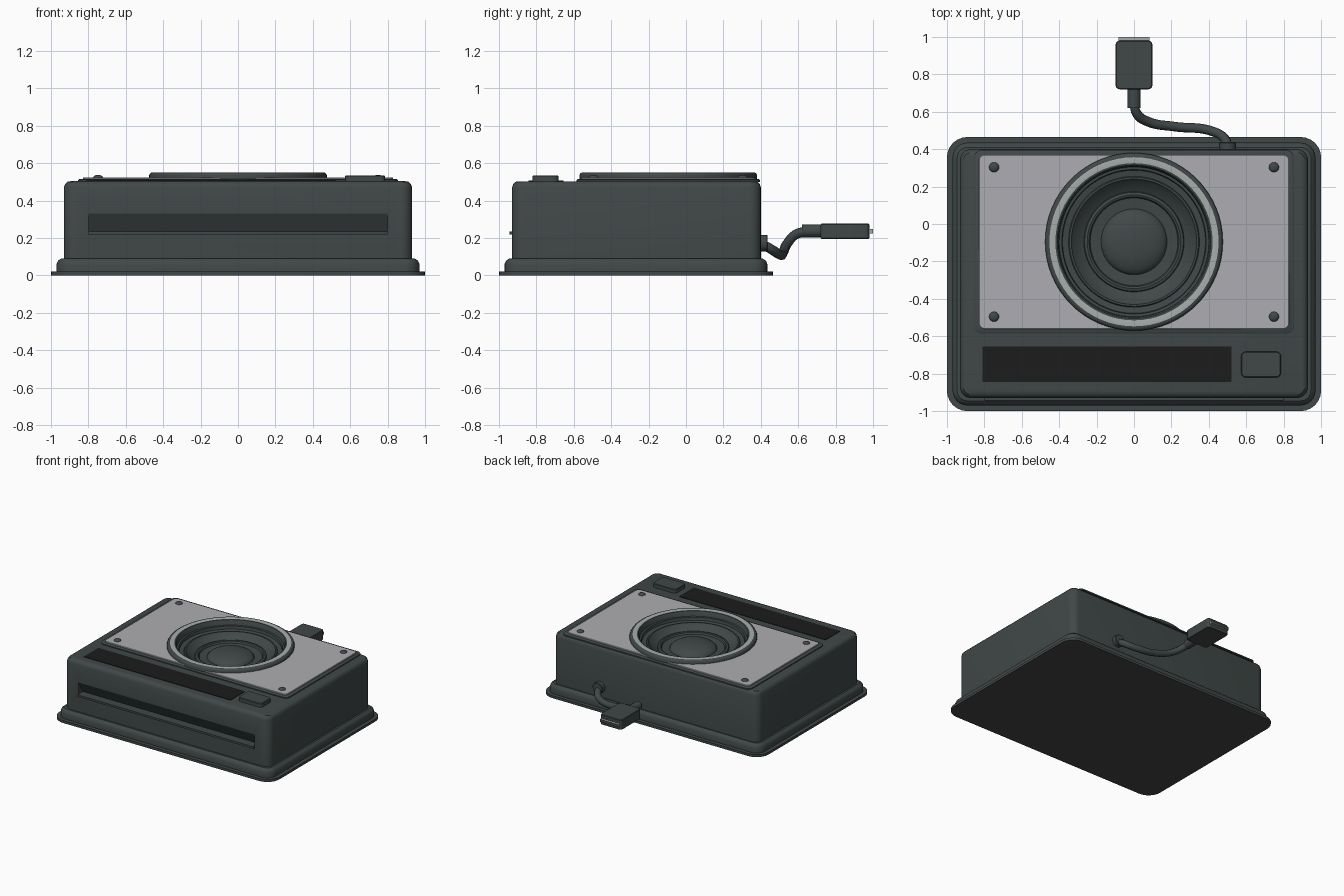
import bpy, bmesh, math
from mathutils import Vector

cube = bpy.data.objects.get("Cube")
if cube:
    bpy.data.objects.remove(cube, do_unlink=True)


def material(name, rgb):
    m = bpy.data.materials.new(name)
    m.use_nodes = True
    m.diffuse_color = (*rgb, 1)
    m.node_tree.nodes["Principled BSDF"].inputs["Base Color"].default_value = (*rgb, 1)
    return m


CASE = material("dark slate plastic", (0.052, 0.065, 0.064))
UNDER = material("charcoal underside", (0.058, 0.061, 0.058))
BLACK = material("black glass", (0.0115, 0.0115, 0.0115))
SILVER = material("brushed silver", (0.42, 0.42, 0.445))
CHROME = material("pale metal", (0.39, 0.42, 0.415))


def finish(name, bm, *mats):
    bmesh.ops.recalc_face_normals(bm, faces=bm.faces)
    mesh = bpy.data.meshes.new(name)
    bm.to_mesh(mesh)
    bm.free()
    for m in mats:
        mesh.materials.append(m)
    ob = bpy.data.objects.new(name, mesh)
    bpy.context.collection.objects.link(ob)
    return ob


def activate(ob):
    bpy.ops.object.select_all(action='DESELECT')
    ob.select_set(True)
    bpy.context.view_layer.objects.active = ob


def smooth(ob, angle=35):
    activate(ob)
    bpy.ops.object.shade_smooth_by_angle(angle=math.radians(angle))


def slab(name, x, y, radius, levels, mat, steps=6):
    """Rounded rectangle lofted through (inset, height) levels."""
    bm = bmesh.new()
    rings = []
    for inset, z in levels:
        r = max(radius - inset, 0.003)
        x0, x1 = x[0] + inset + r, x[1] - inset - r
        y0, y1 = y[0] + inset + r, y[1] - inset - r
        ring = []
        for q, (cx, cy) in enumerate([(x1, y1), (x0, y1), (x0, y0), (x1, y0)]):
            for s in range(steps + 1):
                a = (q + s / steps) * math.pi / 2
                ring.append(bm.verts.new((cx + r * math.cos(a), cy + r * math.sin(a), z)))
        rings.append(ring)
    for a, b in zip(rings, rings[1:]):
        for i in range(len(a)):
            j = (i + 1) % len(a)
            bm.faces.new((a[i], a[j], b[j], b[i]))
    bm.faces.new(rings[0][::-1])
    bm.faces.new(rings[-1])
    return finish(name, bm, mat)


def lathe(name, profile, centre, mats, pale=None, segments=64):
    """Revolve (radius, height) points; the pale radius band gets the second material."""
    bm = bmesh.new()
    verts = [bm.verts.new((r, 0, z)) for r, z in profile]
    edges = [bm.edges.new(p) for p in zip(verts, verts[1:])]
    bmesh.ops.spin(bm, geom=verts + edges, cent=(0, 0, 0), axis=(0, 0, 1),
                   angle=math.tau, steps=segments)
    bmesh.ops.remove_doubles(bm, verts=bm.verts, dist=0.0005)
    for f in bm.faces:
        c = f.calc_center_median()
        if pale and pale[0] < c.xy.length < pale[1]:
            f.material_index = 1
    bmesh.ops.translate(bm, verts=bm.verts, vec=centre)
    return finish(name, bm, *mats)


def cut(ob, cutter):
    mod = ob.modifiers.new("cut", 'BOOLEAN')
    mod.object = cutter
    mod.operation = 'DIFFERENCE'
    mod.solver = 'EXACT'
    activate(ob)
    bpy.ops.object.modifier_apply(modifier=mod.name)


def paint_facing(ob, direction, mat):
    """Give the faces that point along a direction a second material."""
    ob.data.materials.append(mat)
    for p in ob.data.polygons:
        if p.normal.dot(Vector(direction)) > 0.9:
            p.material_index = 1


SPEAKER = Vector((0, -0.095, 0))

# Base flange, skirt and main case
flange = slab("base_flange", (-1, 1), (-1, 0.465), 0.11, [(0, 0), (0, 0.02)], CASE)
paint_facing(flange, (0, 0, -1), UNDER)
skirt = slab("base_skirt", (-0.97, 0.97), (-0.97, 0.435), 0.08,
             [(0, 0.02), (0, 0.06), (0.008, 0.078), (0.025, 0.09)], CASE)
case = slab("case", (-0.93, 0.93), (-0.93, 0.4), 0.06,
            [(0, 0.08), (0, 0.47), (0.006, 0.488), (0.018, 0.5), (0.035, 0.503)], CASE)

# Faceplate with its dark surround
frame = slab("faceplate_frame", (-0.855, 0.855), (-0.585, 0.395), 0.04,
             [(0, 0.5), (0, 0.51), (0.006, 0.514)], CASE)
plate = slab("faceplate", (-0.828, 0.828), (-0.56, 0.37), 0.03,
             [(0, 0.505), (0, 0.521), (0.002, 0.523)], SILVER)

# Speaker well and front slot are cut out of the case
well = lathe("well_cutter", [(0, 0.36), (0.455, 0.36), (0.455, 0.7), (0, 0.7)], SPEAKER, [CASE])
bm = bmesh.new()
side = [bm.verts.new((-0.8, y, z)) for y, z in
        [(-1.05, 0.23), (-0.87, 0.23), (-0.928, 0.33), (-1.05, 0.33)]]
face = bm.faces.new(side)
extruded = bmesh.ops.extrude_face_region(bm, geom=[face])["geom"]
bmesh.ops.translate(bm, vec=(1.6, 0, 0),
                    verts=[v for v in extruded if isinstance(v, bmesh.types.BMVert)])
slot = finish("slot_cutter", bm, CASE)
for ob in (case, frame, plate):
    cut(ob, well)
cut(case, slot)
for helper in (well, slot):
    bpy.data.objects.remove(helper, do_unlink=True)
parts = [flange, skirt, case, frame, plate]
parts.append(slab("slot_ledge", (-0.8, 0.8), (-0.943, -0.86), 0.004,
                  [(0, 0.218), (0, 0.234)], CASE, 2))

# Speaker trim ring with a pale inlay
parts.append(lathe("speaker_trim", [
    (0.475, 0.505), (0.475, 0.535), (0.47, 0.545), (0.462, 0.55), (0.452, 0.551),
    (0.42, 0.551), (0.41, 0.549), (0.403, 0.54), (0.398, 0.48)],
    SPEAKER, [CASE, CHROME], (0.42, 0.452)))

# Stepped surround, cone and dust cap
parts.append(lathe("speaker_cone", [
    (0.4, 0.51), (0.386, 0.508), (0.382, 0.485), (0.35, 0.48), (0.345, 0.488),
    (0.335, 0.488), (0.328, 0.475), (0.268, 0.44), (0.264, 0.452), (0.25, 0.456),
    (0.24, 0.452), (0.234, 0.438), (0.17, 0.432)], SPEAKER, [CASE]))
cap = [(0.177 * math.cos(a), 0.43 + 0.06 * math.sin(a))
       for a in [i * math.pi / 16 for i in range(9)]]
parts.append(lathe("dust_cap", cap, SPEAKER, [CASE], segments=48))

# Faceplate screws
dome = [(0.027 * math.cos(a), 0.522 + 0.015 * math.sin(a))
        for a in [i * math.pi / 8 for i in range(5)]]
for sx, label_x in ((1, "left"), (-1, "right")):
    for y, label_y in ((0.303, "back"), (-0.495, "front")):
        parts.append(lathe(f"screw_{label_y}_{label_x}", dome, (0.748 * sx, y, 0),
                           [CASE], segments=20))

# Display strip and push button
parts.append(slab("display_strip", (-0.81, 0.522), (-0.843, -0.655), 0.003,
                  [(0, 0.501), (0, 0.507)], BLACK, 1))
parts.append(slab("button", (0.573, 0.785), (-0.82, -0.682), 0.025,
                  [(0, 0.5), (0, 0.531), (0.004, 0.535)], CASE))

# Cable with a collar at the case
path = [(0.5, 0.4, 0.17), (0.485, 0.455, 0.14), (0.41, 0.498, 0.112), (0.22, 0.52, 0.125),
        (0.08, 0.545, 0.175), (0.015, 0.59, 0.22), (0, 0.65, 0.237)]
curve = bpy.data.curves.new("cable", 'CURVE')
curve.dimensions = '3D'
curve.bevel_depth = 0.026
curve.bevel_resolution = 3
curve.use_fill_caps = True
spline = curve.splines.new('BEZIER')
spline.bezier_points.add(len(path) - 1)
for point, co in zip(spline.bezier_points, path):
    point.co = co
    point.handle_left_type = point.handle_right_type = 'AUTO'
curve.materials.append(CASE)
cable = bpy.data.objects.new("cable", curve)
bpy.context.collection.objects.link(cable)


def sleeve(name, radius, y0, y1, x, z):
    """Bevelled cylinder lying along y."""
    h, b = y1 - y0, 0.004
    ob = lathe(name, [(0, 0), (radius, 0), (radius, h - b), (radius - b, h), (0, h)],
               (0, 0, 0), [CASE], segments=24)
    ob.rotation_euler.x = -math.pi / 2
    ob.location = (x, y0, z)
    return ob


parts.append(sleeve("cable_collar", 0.045, 0.39, 0.437, 0.5, 0.172))
parts.append(sleeve("plug_neck", 0.035, 0.62, 0.73, 0, 0.237))

# Plug body and metal tongue with a dark open end
plug = slab("plug_body", (-0.098, 0.098), (0.72, 0.98), 0.022,
            [(0.004, 0.195), (0, 0.199), (0, 0.272), (0.005, 0.277)], CASE)
paint_facing(plug, (0, 0, -1), UNDER)
tongue = slab("plug_tongue", (-0.083, 0.083), (0.96, 1.0), 0.004,
              [(0, 0.223), (0, 0.247)], CHROME, 2)
paint_facing(tongue, (0, 1, 0), CASE)
parts += [plug, tongue]

for ob in parts:
    smooth(ob)
